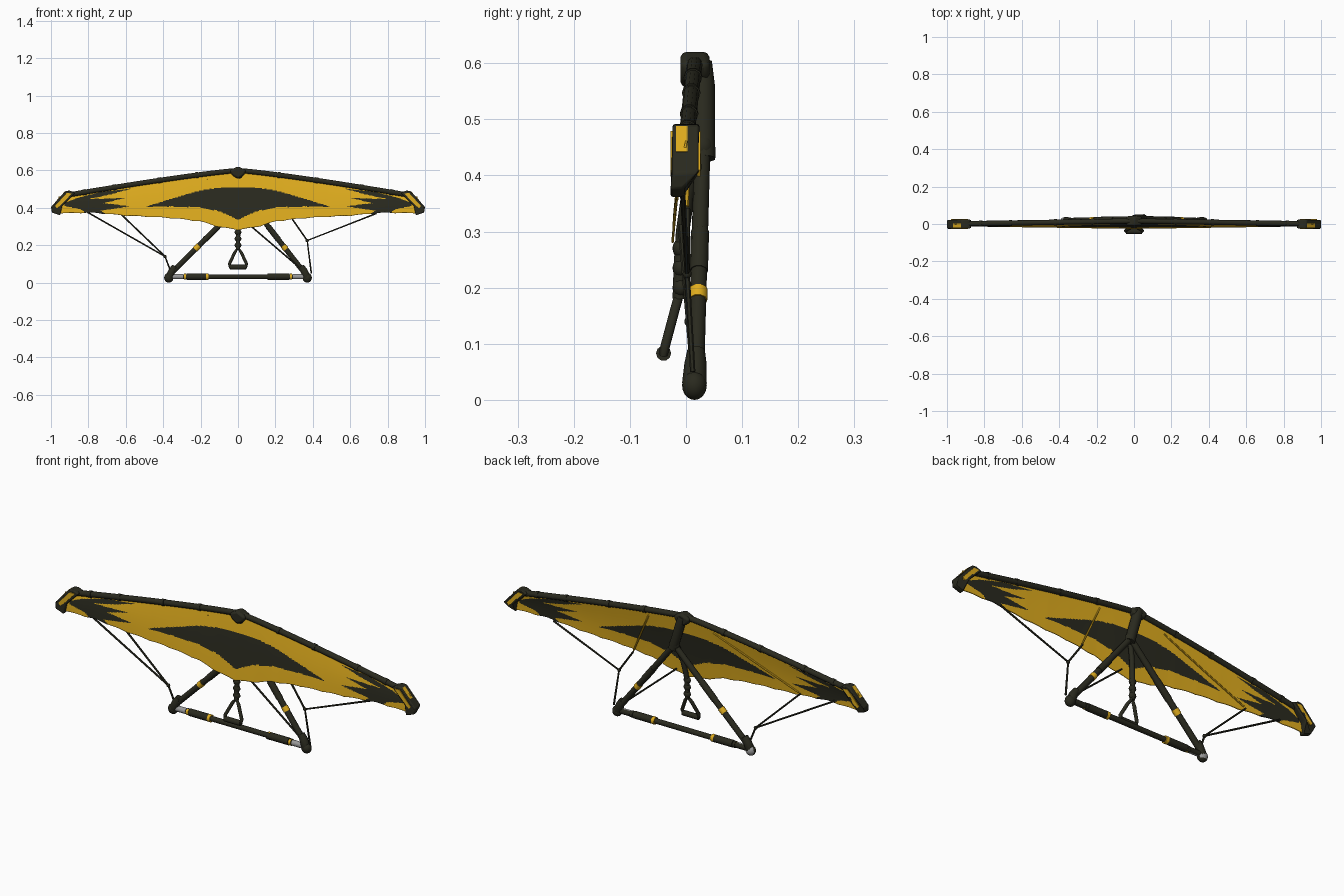
import bpy, bmesh, math
from mathutils import Vector

if "Cube" in bpy.data.objects:
    bpy.data.objects.remove(bpy.data.objects["Cube"])


def material(name, rgb):
    m = bpy.data.materials.new(name)
    m.diffuse_color = (*rgb, 1)
    m.use_nodes = True
    m.node_tree.nodes["Principled BSDF"].inputs["Base Color"].default_value = m.diffuse_color
    return m


DARK = material("charcoal", (0.023, 0.023, 0.0135))
YELLOW = material("golden_yellow", (0.75, 0.42, 0.013))
GREY = material("metal_grey", (0.32, 0.32, 0.32))


def add(name, mesh, *mats):
    ob = bpy.data.objects.new(name, mesh)
    bpy.context.collection.objects.link(ob)
    mesh.materials.clear()
    for m in mats:
        mesh.materials.append(m)
    return ob


def tube(name, pts, r, mat=DARK, radii=None, closed=False, sides=3):
    """Round tube along a path, turned into a mesh."""
    cu = bpy.data.curves.new(name + "_path", 'CURVE')
    cu.dimensions = '3D'
    cu.bevel_depth = r
    cu.bevel_resolution = sides
    cu.use_fill_caps = True
    sp = cu.splines.new('POLY')
    sp.points.add(len(pts) - 1)
    for i, p in enumerate(pts):
        sp.points[i].co = (*p, 1)
        sp.points[i].radius = radii[i] if radii else 1
    sp.use_cyclic_u = closed
    tmp = bpy.data.objects.new("tmp", cu)
    bpy.context.collection.objects.link(tmp)
    bpy.context.view_layer.update()
    dg = bpy.context.evaluated_depsgraph_get()
    me = bpy.data.meshes.new_from_object(tmp.evaluated_get(dg))
    bpy.data.objects.remove(tmp)
    return add(name, me, mat)


def paint(ob, mat, rule):
    """Give the faces whose centre passes the rule another colour."""
    ob.data.materials.append(mat)
    k = len(ob.data.materials) - 1
    for p in ob.data.polygons:
        if rule(p.center):
            p.material_index = k


def ball(name, loc, size, mat=DARK):
    bm = bmesh.new()
    bmesh.ops.create_uvsphere(bm, u_segments=16, v_segments=10, radius=1)
    for v in bm.verts:
        v.co = Vector([a * s + c for a, s, c in zip(v.co, size, loc)])
    me = bpy.data.meshes.new(name)
    bm.to_mesh(me)
    return add(name, me, mat)


def plate(name, poly, y0, y1, mat, bevel=0):
    """Extrude an x-z outline from y0 to y1."""
    bm = bmesh.new()
    f = bm.faces.new([bm.verts.new((x, y0, z)) for x, z in poly])
    ext = bmesh.ops.extrude_face_region(bm, geom=[f])['geom']
    for v in ext:
        if isinstance(v, bmesh.types.BMVert):
            v.co.y = y1
    bmesh.ops.recalc_face_normals(bm, faces=bm.faces)
    me = bpy.data.meshes.new(name)
    bm.to_mesh(me)
    ob = add(name, me, mat)
    if bevel:
        b = ob.modifiers.new("soft_edges", 'BEVEL')
        b.width, b.segments = bevel, 2
    return ob


def interp(table, x):
    for (x0, z0), (x1, z1) in zip(table, table[1:]):
        if x <= x1:
            return z0 + (z1 - z0) * (x - x0) / (x1 - x0)
    return table[-1][1]


def inside(poly, x, z):
    hit = False
    for (x0, z0), (x1, z1) in zip(poly, poly[1:] + poly[:1]):
        if (z0 > z) != (z1 > z) and x < x0 + (z - z0) * (x1 - x0) / (z1 - z0):
            hit = not hit
    return hit


# Sail outline: leading edge curve and trailing edge table
TRAIL = [(0, .28), (.1, .295), (.2, .325), (.35, .343), (.6, .356), (.78, .372), (.96, .368)]


def top_z(x):
    return 0.6 - 0.13 * (abs(x) / 0.9) ** 1.18


def top_y(x):
    return 0.016 * (1 - abs(x))


def sail_point(x, t):
    a = abs(x)
    z1 = interp(TRAIL, a) + 0.004 * abs(math.sin(a * math.pi / 0.12))
    y1 = -0.024 * (1 - 0.6 * a)
    z = top_z(x) + (z1 - top_z(x)) * t
    y = top_y(x) + (y1 - top_y(x)) * t - 0.003 * math.sin(math.pi * t)
    return Vector((x, y, z))


# Sail, with dark painted shapes chosen face by face
CENTRE = [(-.01, .51), (.1, .507), (.2, .493), (.35, .45), (.5, .403), (.35, .407),
          (.2, .402), (.1, .382), (.04, .355), (0, .335), (-.01, .335)]
FLAME = [(.93, .425), (.86, .452), (.74, .483), (.56, .505), (.68, .472), (.80, .447),
         (.70, .449), (.60, .453), (.72, .425), (.58, .408), (.66, .396), (.735, .385),
         (.69, .355), (.80, .36), (.84, .392), (.93, .41)]
NX, NT = 240, 56
bm = bmesh.new()
grid = [[bm.verts.new(sail_point(-.96 + 1.92 * i / NX, j / NT)) for j in range(NT + 1)]
        for i in range(NX + 1)]
for i in range(NX):
    for j in range(NT):
        bm.faces.new((grid[i][j], grid[i][j + 1], grid[i + 1][j + 1], grid[i + 1][j]))
me = bpy.data.meshes.new("sail")
bm.to_mesh(me)
sail = add("sail", me, YELLOW)
paint(sail, DARK, lambda c: inside(CENTRE, abs(c.x), c.z) or inside(FLAME, abs(c.x), c.z))
sol = sail.modifiers.new("cloth", 'SOLIDIFY')
sol.thickness, sol.offset = 0.004, 0

# Leading edge tube with sleeves, and nose fitting
tube("leading_edge", [(x, top_y(x), top_z(x)) for x in [-.93 + 1.86 * i / 40 for i in range(41)]], 0.014)
for s in (-1, 1):
    for k, x in enumerate((.22, .42, .66, .82)):
        a, b = s * (x - .008), s * (x + .008)
        tube(f"edge_sleeve_{k}", [(a, top_y(a), top_z(a)), (b, top_y(b), top_z(b))], 0.0165)
plate("nose_fitting", [(-.045, .6), (0, .622), (.045, .6), (.03, .572), (0, .555), (-.03, .572)],
      -0.010, 0.042, DARK, 0.01)

# Wing tip caps, thinner at the bottom, with yellow inset plates
CAP = [(.87, .48), (.90, .492), (.922, .49), (1.0, .405), (.995, .375), (.95, .36), (.94, .41)]
INSET = [(.888, .477), (.915, .479), (.978, .41), (.968, .398), (.947, .415)]
STRIP = [(.925, .488), (.967, .4425), (.957, .4335), (.915, .479)]
for s in (-1, 1):
    cap = plate("wing_tip", [(s * x, z) for x, z in CAP], -0.024, 0.024, DARK, 0.005)
    for v in cap.data.vertices:
        if v.co.z < .4:
            v.co.y = -.028 if v.co.y < 0 else -.006
    for y0, y1 in ((-.028, -.022), (.020, .026)):
        plate("tip_inset", [(s * x, z) for x, z in INSET], y0, y1, YELLOW)
    plate("tip_end_strip", [(s * x, z) for x, z in STRIP], -.018, .003, YELLOW)

# Keel stub and the two downtubes meeting behind the sail
apex = Vector((.044, .029, .45))
tube("keel_stub", [(0, .024, .60), (.012, .029, .56), (.05, .03, .43)], 0.023)
ball("keel_joint", apex, (.026, .022, .026))
for s in (-1, 1):
    foot = Vector((s * .357, .018, .05))
    tube("downtube", [foot, apex], 0.0145)
    at = lambda z: foot.lerp(apex, (z - .05) / .40)
    tube("downtube_band", [at(.178), at(.197)], 0.0165, YELLOW)
    tube("downtube_sleeve", [at(.23), at(.30)], 0.0162)
    tube("corner_fitting", [(s * .372, .015, .018), (s * .367, .015, .03), (s * .352, .017, .065),
                            (s * .338, .018, .088)], 0.022, radii=[.75, 1, .9, .72])
    knob = ball("corner_knob", (s * .37, .015, .026), (.025, .022, .026))
    if s < 0:  # bare metal on the rear of this corner
        paint(knob, GREY, lambda c: c.y > .022 and c.z > .012)

# Base bar with grips, metal ends and yellow marks on one side each
BZ, BY = .032, .015
tube("base_bar", [(-.36, BY, BZ), (.36, BY, BZ)], 0.013)
front = lambda c: c.y < BY
back = lambda c: c.y > BY
for s in (-1, 1):
    for name, a, b, r, m, rule in (("bar_grip", .165, .275, .018, DARK, None),
                                   ("bar_metal_end", .295, .352, .0145, GREY, front),
                                   ("bar_mark", .157, .172, .0185, YELLOW, back if s > 0 else None),
                                   ("bar_mark_outer", .278, .290, .0165, YELLOW, front)):
        ob = tube(name, [(s * a, BY, BZ), (s * b, BY, BZ)], r, DARK if rule else m)
        if rule:
            paint(ob, m, rule)

# Hang strap with knots and triangular handle
tube("hang_strap", [(.035, .018, .44), (.015, .004, .37), (.004, -.006, .30), (0, -.01, .24), (0, -.012, .18)], 0.012)
for z in (.27, .235, .20):
    ball("strap_knot", (0, -.01, z), (.018, .014, .017))
tube("handle_frame", [(0, -.013, .185), (.018, -.02, .16), (.046, -.036, .10), (.042, -.04, .083),
                      (-.042, -.04, .083), (-.046, -.036, .10), (-.018, -.02, .16)], 0.0085, closed=True)
tube("handle_grip", [(-.044, -.04, .083), (.044, -.04, .083)], 0.0135)

# Rigging wires
WIRES = [
    [(-.82, -.005, .385), (-.39, .005, .14), (-.36, .012, .06)],
    [(-.63, -.006, .37), (-.39, .005, .14)],
    [(.74, -.006, .37), (.37, .002, .225), (.392, .012, .05)],
    [(.29, .003, .34), (.37, .002, .225)],
    [(.06, -.01, .31), (.335, .01, .075)],
]
for k, w in enumerate(WIRES):
    tube(f"rigging_wire_{k}", w, 0.0048, sides=1)
for p in ((-.39, .005, .14), (.37, .002, .225)):
    ball("wire_joint", p, (.009, .008, .009))

# Raised seams where lines run inside the sail cloth
tube("right_seam", [(.20, .010, .55), (.29, .001, .345)], .004, YELLOW, sides=1)
tube("left_seam", [(-.16, .010, .555), (-.40, .001, .46), (-.62, -.006, .375)], .004, YELLOW, sides=1)

# Smooth shading with sharp edges kept
for ob in bpy.context.scene.objects:
    ob.select_set(True)
bpy.context.view_layer.objects.active = sail
bpy.ops.object.shade_smooth_by_angle(angle=math.radians(40))
